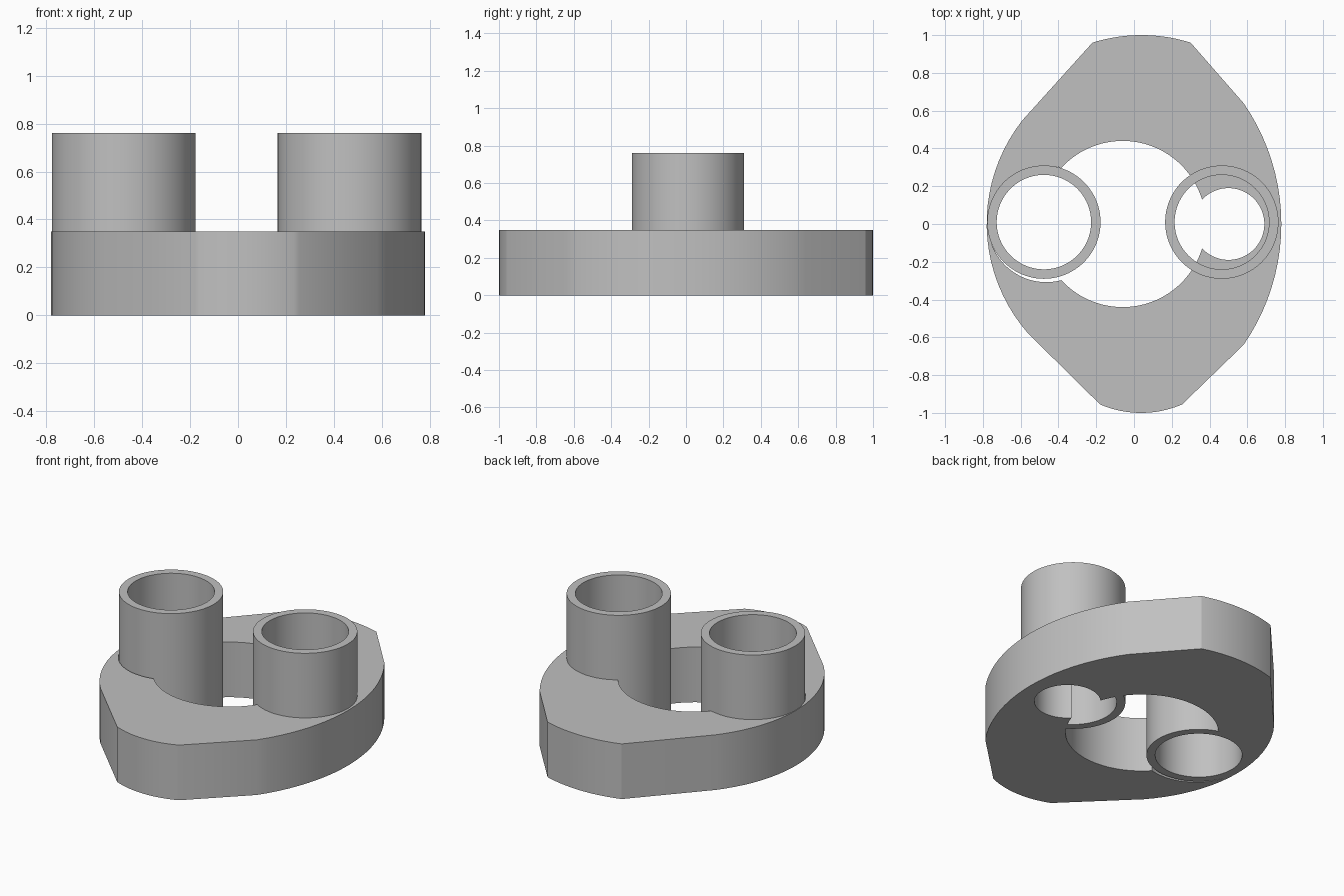
import bpy
import bmesh
import math

if "Cube" in bpy.data.objects:
    bpy.data.objects.remove(bpy.data.objects["Cube"])

PLATE_H = 0.35
TUBE_H = 0.76

grey = bpy.data.materials.new("plain_grey")
grey.use_nodes = True
colour = (0.53, 0.53, 0.53, 1)
grey.diffuse_color = colour
grey.node_tree.nodes["Principled BSDF"].inputs["Base Color"].default_value = colour


def arc(start, middle, end, steps=20):
    """Points on the circle through three given points."""
    (ax, ay), (bx, by), (cx, cy) = start, middle, end
    d = 2 * (ax * (by - cy) + bx * (cy - ay) + cx * (ay - by))
    a, b, c = ax * ax + ay * ay, bx * bx + by * by, cx * cx + cy * cy
    ox = (a * (by - cy) + b * (cy - ay) + c * (ay - by)) / d
    oy = (a * (cx - bx) + b * (ax - cx) + c * (bx - ax)) / d
    r = math.hypot(ax - ox, ay - oy)
    first = math.atan2(ay - oy, ax - ox)
    sweep = (math.atan2(cy - oy, cx - ox) - first) % math.tau
    return [(ox + r * math.cos(first + sweep * i / steps),
             oy + r * math.sin(first + sweep * i / steps)) for i in range(steps + 1)]


def circle(x, y, r, steps=96):
    return [(x + r * math.cos(math.tau * i / steps),
             y + r * math.sin(math.tau * i / steps)) for i in range(steps)]


def prism(name, outline, bottom, top):
    """Solid with the given outline."""
    bm = bmesh.new()
    face = bm.faces.new([bm.verts.new((x, y, bottom)) for x, y in outline])
    raised = bmesh.ops.extrude_face_region(bm, geom=[face])["geom"]
    for v in raised:
        if isinstance(v, bmesh.types.BMVert):
            v.co.z = top
    bmesh.ops.recalc_face_normals(bm, faces=bm.faces)
    mesh = bpy.data.meshes.new(name)
    bm.to_mesh(mesh)
    bm.free()
    mesh.materials.append(grey)
    obj = bpy.data.objects.new(name, mesh)
    bpy.context.collection.objects.link(obj)
    return obj


def select(obj):
    bpy.ops.object.select_all(action='DESELECT')
    obj.select_set(True)
    bpy.context.view_layer.objects.active = obj


def drill(obj, x, y, r):
    """Cut a round hole right through."""
    cutter = prism("hole_cutter", circle(x, y, r), -0.2, 1)
    cutter.hide_render = True
    mod = obj.modifiers.new("hole", 'BOOLEAN')
    mod.operation = 'DIFFERENCE'
    mod.solver = 'EXACT'
    mod.object = cutter
    select(obj)
    bpy.ops.object.modifier_apply(modifier=mod.name)
    bpy.data.objects.remove(cutter)


def smooth(obj):
    select(obj)
    bpy.ops.object.shade_smooth_by_angle(angle=math.radians(25))


# Base plate: four arcs joined by straight flanks, with three merging holes
outline = (arc((0.58, -0.64), (0.78, 0), (0.58, 0.64))
           + arc((0.30, 0.96), (0.04, 1.0), (-0.22, 0.96))
           + arc((-0.59, 0.55), (-0.78, 0), (-0.56, -0.58))
           + arc((-0.18, -0.955), (0.04, -1.0), (0.255, -0.955)))
plate = prism("base_plate", outline, 0, PLATE_H)
for hole in ((-0.06, 0, 0.44), (0.50, 0, 0.19), (-0.465, 0, 0.308)):
    drill(plate, *hole)
smooth(plate)


def tube(name, x, y, outer, inner):
    """Open pipe made by revolving a rectangular wall section."""
    steps = 96
    bm = bmesh.new()
    section = [(inner, 0), (outer, 0), (outer, TUBE_H), (inner, TUBE_H)]
    rings = [[bm.verts.new((px, py, z)) for px, py in circle(x, y, r, steps)]
             for r, z in section]
    for k, ring in enumerate(rings):
        following = rings[(k + 1) % len(rings)]
        for i in range(steps):
            j = (i + 1) % steps
            bm.faces.new((ring[i], ring[j], following[j], following[i]))
    bmesh.ops.recalc_face_normals(bm, faces=bm.faces)
    mesh = bpy.data.meshes.new(name)
    bm.to_mesh(mesh)
    bm.free()
    mesh.materials.append(grey)
    obj = bpy.data.objects.new(name, mesh)
    bpy.context.collection.objects.link(obj)
    smooth(obj)


# Two upright pipes standing through the plate
tube("right_tube", -0.477, 0.01, 0.30, 0.25)
tube("left_tube", 0.465, 0.01, 0.30, 0.25)
